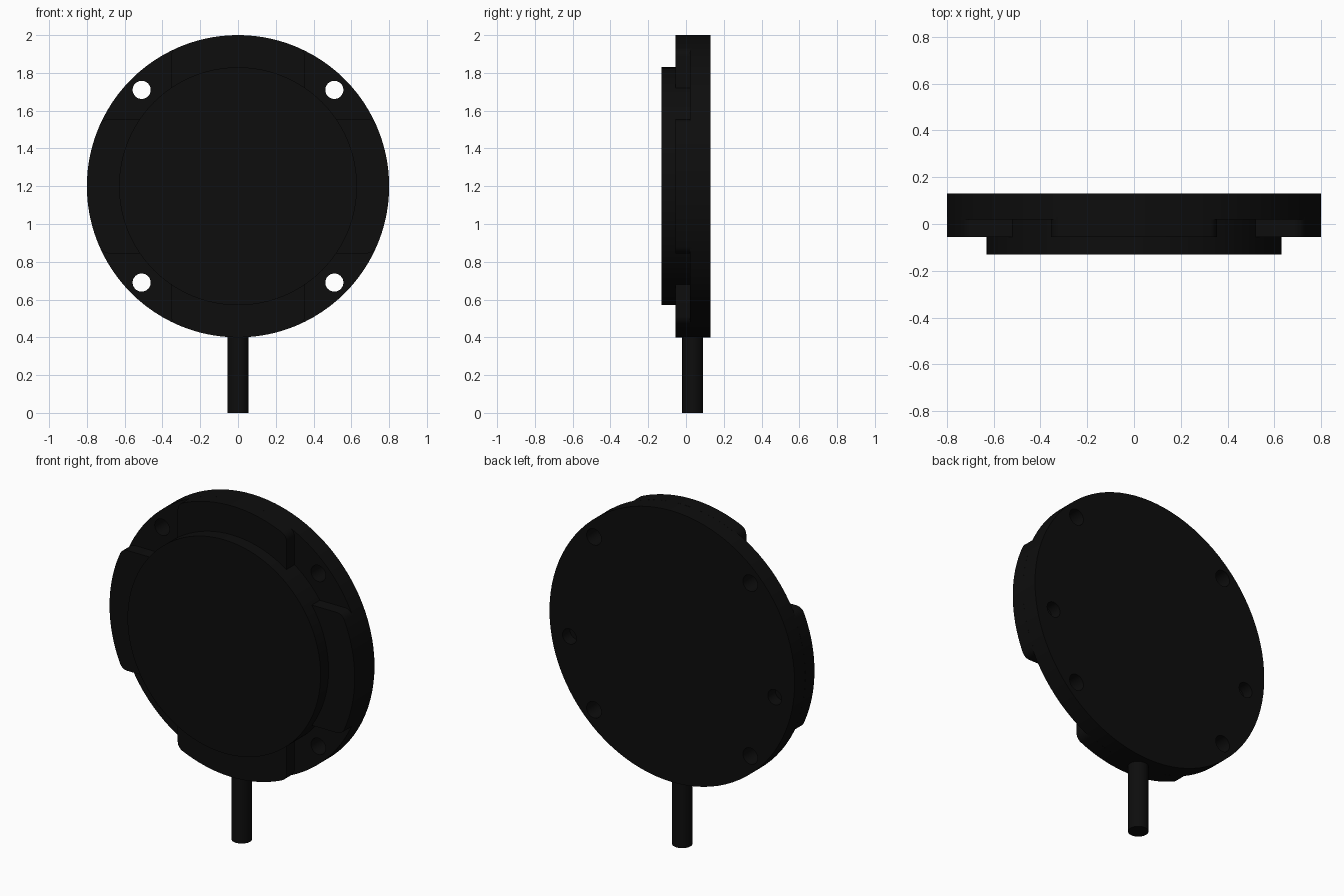
import bpy, bmesh, math
from mathutils import Matrix

cube = bpy.data.objects.get("Cube")
if cube:
    bpy.data.objects.remove(cube, do_unlink=True)

CENTRE_Z = 1.2
RIM, HUB, LOBE_HALF, FILLET = 0.8, 0.63, 0.355, 0.05
BACK, FLOOR, LOBE_FRONT, HUB_FRONT = 0.13, 0.02, -0.055, -0.13

black = bpy.data.materials.new("matte_black")
black.use_nodes = True
colour = (0.004, 0.004, 0.004, 1)
black.diffuse_color = colour
bsdf = black.node_tree.nodes["Principled BSDF"]
bsdf.inputs["Base Color"].default_value = colour
bsdf.inputs["Roughness"].default_value = 0.7


def circle(radius, sides=96, x=0, z=0):
    return [(x + radius * math.cos(2 * math.pi * i / sides),
             z + radius * math.sin(2 * math.pi * i / sides)) for i in range(sides)]


def extrude(name, outlines, y0, y1):
    """Extrude x-z outlines, measured from the disc centre, from y0 to y1."""
    bm = bmesh.new()
    for outline in outlines:
        face = bm.faces.new([bm.verts.new((x, y0, z + CENTRE_Z)) for x, z in outline])
        top = bmesh.ops.extrude_face_region(bm, geom=[face], use_keep_orig=True)
        moved = [v for v in top["geom"] if isinstance(v, bmesh.types.BMVert)]
        bmesh.ops.translate(bm, verts=moved, vec=(0, y1 - y0, 0))
    bmesh.ops.recalc_face_normals(bm, faces=bm.faces)
    return finish(name, bm)


def finish(name, bm):
    mesh = bpy.data.meshes.new(name)
    bm.to_mesh(mesh)
    bm.free()
    mesh.materials.append(black)
    obj = bpy.data.objects.new(name, mesh)
    bpy.context.collection.objects.link(obj)
    return obj


def select(obj):
    bpy.ops.object.select_all(action="DESELECT")
    obj.select_set(True)
    bpy.context.view_layer.objects.active = obj


def cut(obj, cutter):
    cutter.hide_render = True
    mod = obj.modifiers.new("cut", "BOOLEAN")
    mod.operation, mod.solver, mod.object = "DIFFERENCE", "EXACT", cutter
    select(obj)
    bpy.ops.object.modifier_apply(modifier=mod.name)
    bpy.data.objects.remove(cutter, do_unlink=True)


def lobe_outline(turn):
    """Raised rim segment with straight sides and rounded outer corners."""
    cx = LOBE_HALF - FILLET
    cz = math.sqrt((RIM - FILLET) ** 2 - cx ** 2)
    rim_angle = math.atan2(cz, cx)
    half = [(LOBE_HALF, 0.48)]
    for i in range(9):
        a = rim_angle * i / 8
        half.append((cx + FILLET * math.cos(a), cz + FILLET * math.sin(a)))
    for i in range(1, 13):
        a = rim_angle + (math.pi / 2 - rim_angle) * i / 12
        half.append((RIM * math.cos(a), RIM * math.sin(a)))
    points = half + [(-x, z) for x, z in reversed(half[:-1])]
    c, s = math.cos(turn), math.sin(turn)
    return [(x * c - z * s, x * s + z * c) for x, z in points]


# Back plate with four mounting holes and two blind screw holes
plate = extrude("back_plate", [circle(RIM)], FLOOR, BACK)
corners = [circle(0.048, 32, sx * 0.51, sz * 0.51) for sx in (-1, 1) for sz in (-1, 1)]
cut(plate, extrude("mounting_hole_cutter", corners, FLOOR - 0.1, BACK + 0.1))
blind = [circle(0.045, 32, sx * 0.67, -0.12) for sx in (-1, 1)]
cut(plate, extrude("screw_hole_cutter", blind, 0.06, BACK + 0.1))

# Front cover and the four raised rim segments between the corner recesses
cover = extrude("front_cover", [circle(HUB)], HUB_FRONT, FLOOR + 0.01)
lobes = [extrude(f"rim_segment_{n}", [lobe_outline(k * math.pi / 2)], LOBE_FRONT, FLOOR + 0.01)
         for k, n in enumerate(("top", "right", "bottom", "left"))]

# Cable leaving the bottom of the housing
bm = bmesh.new()
bmesh.ops.create_cone(bm, cap_ends=True, segments=40, radius1=0.055, radius2=0.055,
                      depth=0.46, matrix=Matrix.Translation((0, 0.035, 0.23)))
cable = finish("cable", bm)

for part in [plate, cover, cable] + lobes:
    select(part)
    bpy.ops.object.shade_smooth_by_angle(angle=math.radians(30))
